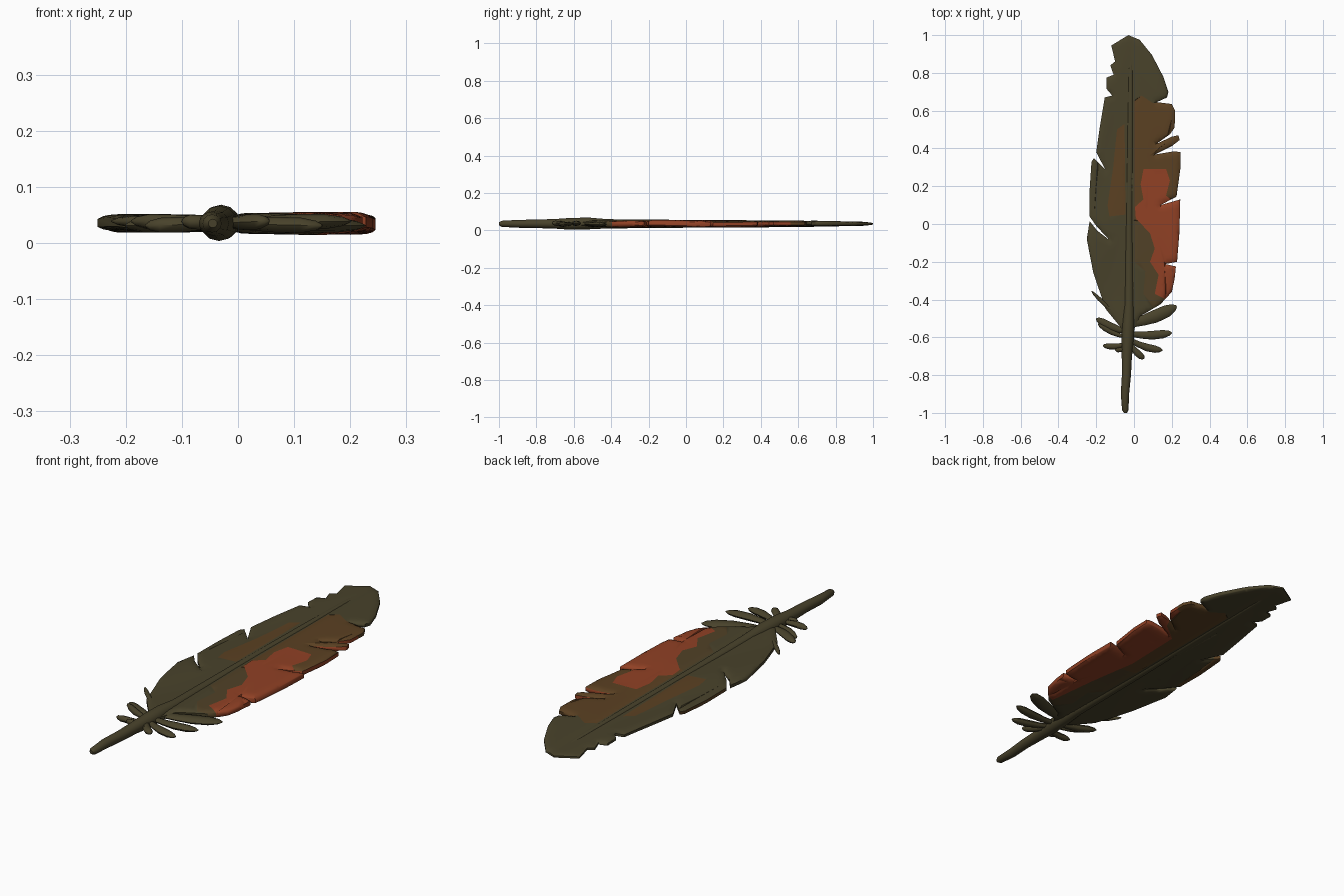
import bpy, bmesh, math
from mathutils import Vector
from mathutils.geometry import delaunay_2d_cdt, intersect_point_line

if "Cube" in bpy.data.objects:
    bpy.data.objects.remove(bpy.data.objects["Cube"])

MID = 0.035


def material(name, rgb):
    m = bpy.data.materials.new(name)
    m.use_nodes = True
    m.diffuse_color = (*rgb, 1)
    m.node_tree.nodes["Principled BSDF"].inputs["Base Color"].default_value = (*rgb, 1)
    return m


olive = material("olive", (0.066, 0.055, 0.024))
umber = material("umber", (0.082, 0.053, 0.02))
brown = material("brown", (0.104, 0.052, 0.016))
rust = material("rust", (0.28, 0.052, 0.018))


def finish(name, bm, mats, angle):
    bmesh.ops.recalc_face_normals(bm, faces=bm.faces)
    mesh = bpy.data.meshes.new(name)
    bm.to_mesh(mesh)
    bm.free()
    for m in mats:
        mesh.materials.append(m)
    ob = bpy.data.objects.new(name, mesh)
    bpy.context.collection.objects.link(ob)
    bpy.ops.object.select_all(action="DESELECT")
    ob.select_set(True)
    bpy.context.view_layer.objects.active = ob
    bpy.ops.object.shade_smooth_by_angle(angle=math.radians(angle))
    return ob


def tube(name, stations, flat, sides=10):
    """Loft of elliptical rings; each station is x, y, z, radius."""
    bm = bmesh.new()
    pts = [Vector(s[:3]) for s in stations]
    rings = []
    for i, s in enumerate(stations):
        along = pts[min(i + 1, len(pts) - 1)] - pts[max(i - 1, 0)]
        side = along.cross(Vector((0, 0, 1))).normalized()
        up = side.cross(along).normalized()
        ring = []
        for k in range(sides):
            a = math.tau * k / sides
            ring.append(bm.verts.new(pts[i] + s[3] * (side * math.cos(a) + up * flat * math.sin(a))))
        rings.append(ring)
    for a, b in zip(rings, rings[1:]):
        for k in range(sides):
            n = (k + 1) % sides
            bm.faces.new((a[k], a[n], b[n], b[k]))
    bm.faces.new(rings[0])
    bm.faces.new(rings[-1])
    return finish(name, bm, [olive], 50)


# Vane outline: tip to base along each edge, with the splits
left_edge = [(-.03, 1), (-.12, .945), (-.1, .86), (-.125, .84), (-.108, .79), (-.145, .775),
             (-.145, .715), (-.115, .68), (-.155, .67), (-.18, .52), (-.2, .38), (-.15, .285),
             (-.212, .348), (-.225, .33), (-.235, .18), (-.235, .04), (-.2, -.01), (-.13, -.085),
             (-.195, -.035), (-.235, .015), (-.25, -.08), (-.215, -.26), (-.15, -.45), (-.06, -.56)]
right_edge = [(0, -.56), (.03, -.49), (.14, -.425), (.2, -.36), (.215, -.29), (.222, -.225),
              (.165, -.212), (.228, -.2), (.24, -.05), (.245, .13), (.14, .1), (.225, .145),
              (.245, .29), (.245, .38), (.215, .385), (.11, .368), (.2, .412), (.242, .445),
              (.235, .47), (.2, .462), (.12, .425), (.19, .475), (.215, .51), (.218, .6),
              (.2, .635), (.12, .645), (.175, .67), (.182, .7), (.155, .78), (.095, .895), (.03, .975)]
outline = left_edge + right_edge

# Colour patches, in order of painting: (material index, on top, on underside, polygon)
patches = [
    (2, True, True, [(0, .65), (.04, .68), (.1, .64), (.3, .67), (.3, -.3), (.1, -.2), (0, 0)]),
    (2, True, False, [(-.09, .5), (-.05, .53), (-.045, .05), (-.13, .04), (-.14, .1), (-.11, .3)]),
    (2, False, True, [(-.3, .4), (-.19, .36), (-.21, .05), (-.3, .05)]),
    (1, True, True, [(0, .02), (.1, 0), (.16, -.2), (.17, -.41), (.1, -.44), (.05, -.37), (.06, -.25), (0, -.2)]),
    (3, True, False, [(.05, .29), (.17, .29), (.19, .23), (.17, .15), (.21, .12), (.3, .15), (.3, -.35),
                      (.17, -.4), (.11, -.37), (.13, -.27), (.085, -.2), (.11, -.13), (.085, -.05),
                      (.01, .03), (.005, .09), (.05, .13), (.035, .21)]),
    (3, False, True, [(.08, .36), (.17, .43), (.2, .56), (.3, .56), (.3, -.38), (.14, -.4),
                      (.11, -.17), (.07, .07)]),
]


def vane():
    coords, loops = [], []
    for poly in [outline] + [p[3] for p in patches]:
        area = sum(a[0] * b[1] - b[0] * a[1] for a, b in zip(poly, poly[1:] + poly[:1]))
        loop = list(range(len(coords), len(coords) + len(poly)))
        loops.append(loop if area > 0 else loop[::-1])
        coords += [Vector(p) for p in poly]
    step = 0.02
    coords += [Vector((i * step + (j % 2) * step / 2, j * step))
               for i in range(-13, 14) for j in range(-29, 51)]
    verts, _, tris, _, _, owners = delaunay_2d_cdt(coords, [], loops, 0, 1e-5)

    rim = [Vector((*p, 0)) for p in outline]
    segments = list(zip(rim, rim[1:] + rim[:1]))

    def rim_distance(p):
        best = 1
        for a, b in segments:
            q, t = intersect_point_line(p, a, b)
            q = a if t < 0 else b if t > 1 else q
            best = min(best, (p - q).length)
        return best

    bm = bmesh.new()
    layers = {}

    def pair(i):
        # Upper and lower vertex, thinner at the rim and towards the tip
        if i not in layers:
            x, y = verts[i]
            full = (0.018 if x > 0 else 0.014) * (1 - 0.45 * max(0, y) ** 2)
            half = full * (0.5 + 0.5 * math.sqrt(min(1, rim_distance(Vector((x, y, 0))) / 0.02)))
            z = MID + 0.0025 * math.sin(9 * y + 14 * abs(x)) * min(1, abs(x) * 8)
            layers[i] = [bm.verts.new((x, y, z + s * half)) for s in (1, -1)]
        return layers[i]

    border = {}
    for tri, own in zip(tris, owners):
        if 0 not in own:
            continue
        for side in (0, 1):
            f = bm.faces.new([pair(i)[side] for i in tri])
            for k, patch in enumerate(patches):
                if k + 1 in own and patch[1 + side]:
                    f.material_index = patch[0]
        for a, b in zip(tri, tri[1:] + tri[:1]):
            key = frozenset((a, b))
            border[key] = None if key in border else (a, b, f.material_index)
    for edge in filter(None, border.values()):
        (a, b), (c, d) = pair(edge[0]), pair(edge[1])
        bm.faces.new((a, b, d, c)).material_index = edge[2]
    finish("vane", bm, [olive, umber, brown, rust], 45)


vane()

# Central shaft with a swollen knot where the vane begins
tube("shaft", [(-.045, -1, MID, .008), (-.046, -.985, MID, .017), (-.048, -.9, MID, .022),
               (-.04, -.8, MID, .024), (-.038, -.7, MID, .027), (-.034, -.62, MID, .033),
               (-.03, -.52, MID + .002, .033), (-.026, -.42, MID, .026), (-.026, 0, MID, .022),
               (-.02, .5, MID, .019), (-.018, .8, MID, .015), (-.018, .93, MID, .005)], 0.95, 12)

# Loose downy barbs: root y, tip, half width
barbs = [(-.52, (-.225, -.355), .011), (-.57, (-.2, -.5), .022), (-.6, (-.19, -.53), .014),
         (-.63, (-.165, -.643), .016), (-.64, (-.1, -.665), .013),
         (-.53, (.225, -.435), .034), (-.58, (.2, -.575), .023),
         (-.61, (.15, -.668), .02), (-.62, (.055, -.712), .018)]
for n, (root, tip, width) in enumerate(barbs):
    start, end = Vector((-.03, root, MID)), Vector((*tip, MID + .004 * (-1) ** n))
    path = []
    for t, w in ((0, .6), (.3, .8), (.55, 1), (.8, .95), (.94, .6), (1, .15)):
        p = start.lerp(end, t)
        p.y -= math.sin(math.pi * t) * 0.012
        path.append((*p, width * w))
    tube(f"barb_{n + 1}", path, min(1, 0.014 / width), 8)
